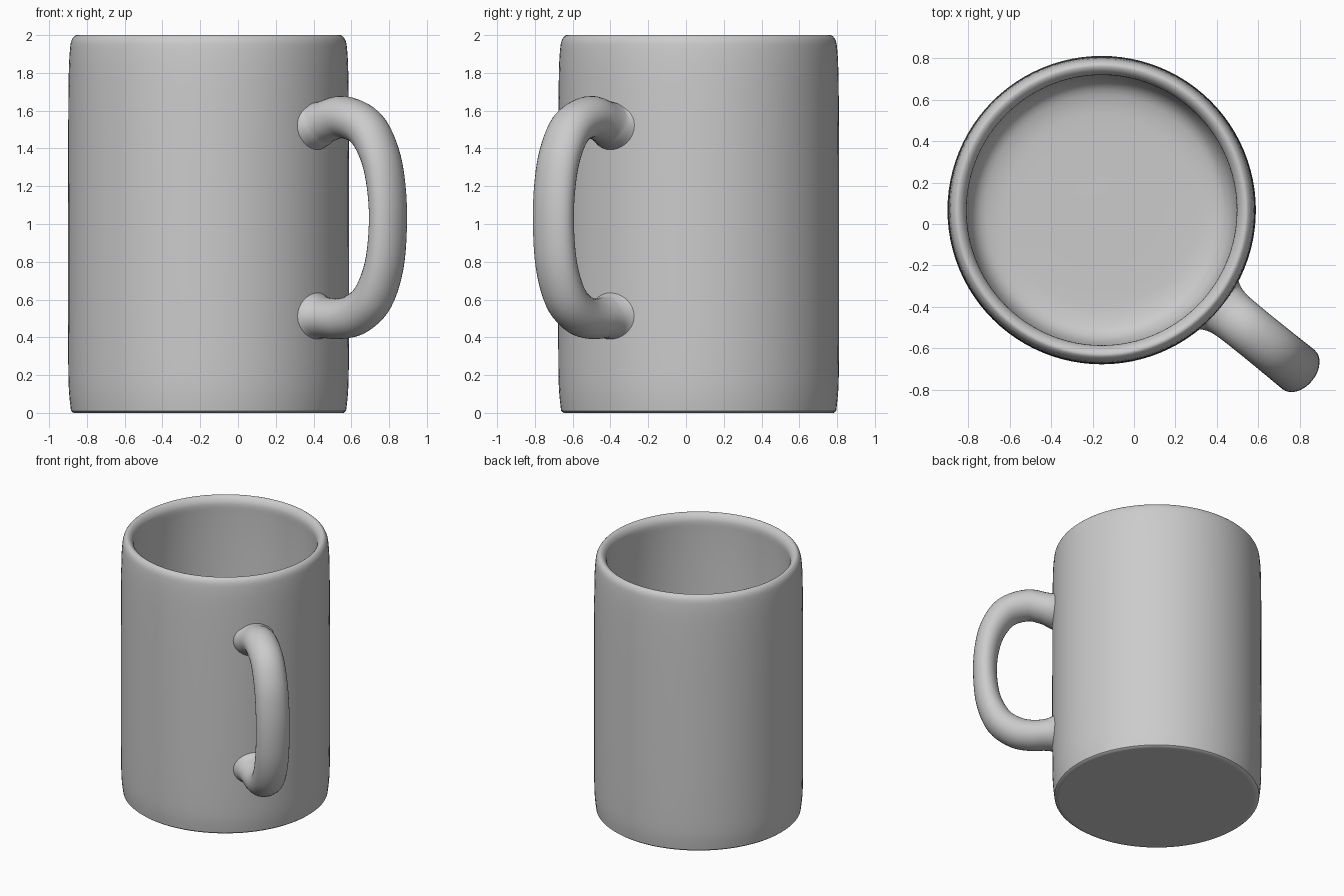
import bpy, bmesh
from math import sin, cos, pi, radians
from mathutils import Vector

if "Cube" in bpy.data.objects:
    bpy.data.objects.remove(bpy.data.objects["Cube"])

CENTRE = Vector((-0.156, 0.067, 0))
ANGLE = radians(-39)


def spline(pts, steps):
    """Smooth curve through points of any dimension."""
    p = [Vector(q) for q in pts]
    p = [2 * p[0] - p[1]] + p + [2 * p[-1] - p[-2]]
    out = []
    for i in range(1, len(p) - 2):
        a, b, c, d = p[i - 1:i + 3]
        for s in range(steps):
            t = s / steps
            out.append(0.5 * (2 * b + (c - a) * t + (2 * a - 5 * b + 4 * c - d) * t**2
                              + (3 * b - a - 3 * c + d) * t**3))
    return out + [p[-2]]


def loft(name, rings, smooth):
    """Skin closed rings in order and cap both ends."""
    bm = bmesh.new()
    vs = [[bm.verts.new(co) for co in ring] for ring in rings]
    n = len(vs[0])
    for a, b in zip(vs, vs[1:]):
        for i in range(n):
            j = (i + 1) % n
            bm.faces.new((a[i], a[j], b[j], b[i]))
    bm.faces.new(vs[0])
    bm.faces.new(vs[-1])
    bmesh.ops.recalc_face_normals(bm, faces=bm.faces)
    me = bpy.data.meshes.new(name)
    bm.to_mesh(me)
    bm.free()
    ob = bpy.data.objects.new(name, me)
    bpy.context.collection.objects.link(ob)
    bpy.context.view_layer.objects.active = ob
    ob.select_set(True)
    bpy.ops.object.shade_smooth_by_angle(angle=radians(smooth))
    ob.select_set(False)
    return ob


# Cup: outer wall, rounded rim, inner wall and floor, as (radius, z)
outer = [(0.728, 0.01), (0.737, 0.09), (0.742, 0.2), (0.744, 0.5), (0.744, 1.0),
         (0.743, 1.5), (0.740, 1.8), (0.734, 1.92), (0.726, 1.97), (0.710, 1.994),
         (0.695, 2.0), (0.675, 1.99), (0.658, 1.965), (0.652, 1.93), (0.655, 1.85),
         (0.66, 1.6), (0.66, 1.0), (0.658, 0.4), (0.645, 0.25), (0.605, 0.165),
         (0.53, 0.13), (0.4, 0.12), (0.01, 0.12)]
profile = [(0.69, 0.0), (0.715, 0.0)] + [tuple(v) for v in spline(outer, 3)]
N = 96
cup = loft("cup", [[CENTRE + Vector((r * cos(2 * pi * i / N), r * sin(2 * pi * i / N), z))
                    for i in range(N)] for r, z in profile], 40)

# Handle: (distance from cup axis, z, half thickness, half width), flared at the wall
path = [(0.695, 1.525, 0.165, 0.175), (0.745, 1.528, 0.125, 0.140),
        (0.80, 1.543, 0.111, 0.124), (0.92, 1.566, 0.111, 0.120),
        (1.07, 1.510, 0.106, 0.120), (1.165, 1.37, 0.096, 0.121),
        (1.21, 1.20, 0.088, 0.122), (1.222, 1.0, 0.085, 0.122),
        (1.196, 0.78, 0.091, 0.122), (1.12, 0.61, 0.103, 0.121),
        (1.01, 0.525, 0.109, 0.120), (0.90, 0.499, 0.108, 0.120),
        (0.80, 0.503, 0.108, 0.124), (0.745, 0.508, 0.122, 0.140),
        (0.695, 0.510, 0.165, 0.175)]
pts = spline(path, 5)
out_dir = Vector((cos(ANGLE), sin(ANGLE), 0))
side = Vector((-sin(ANGLE), cos(ANGLE), 0))
up = Vector((0, 0, 1))
rings = []
for k, (r, z, thick, width) in enumerate(pts):
    d = pts[min(k + 1, len(pts) - 1)] - pts[max(k - 1, 0)]
    tangent = (out_dir * d[0] + up * d[1]).normalized()
    normal = tangent.cross(side)
    mid = CENTRE + out_dir * r + up * z
    rings.append([mid + normal * thick * cos(2 * pi * i / 32) + side * width * sin(2 * pi * i / 32)
                  for i in range(32)])
handle = loft("handle", rings, 60)
